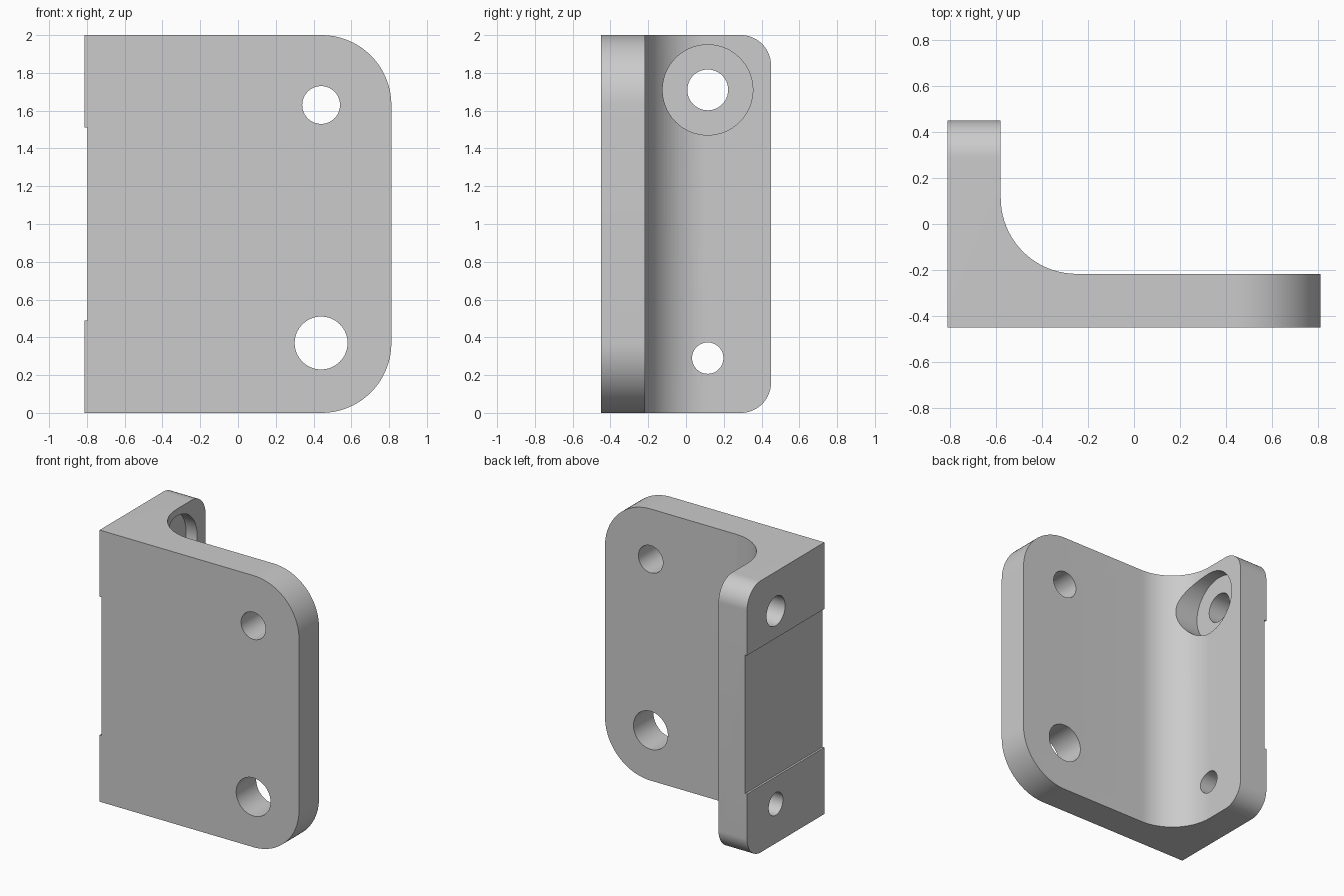
import bpy, bmesh, math
from mathutils import Matrix

if "Cube" in bpy.data.objects:
    bpy.data.objects.remove(bpy.data.objects["Cube"], do_unlink=True)

X, Y, H = 0.812, 0.45, 2.0          # half width, half depth, height
FLANGE_X, PLATE_Y = -0.58, -0.217   # inner faces of the two walls

grey = bpy.data.materials.new("plain_grey")
grey.use_nodes = True
colour = (0.6, 0.6, 0.6, 1)
grey.diffuse_color = colour
grey.node_tree.nodes["Principled BSDF"].inputs["Base Color"].default_value = colour


def make_object(name, bm):
    bmesh.ops.recalc_face_normals(bm, faces=bm.faces)
    mesh = bpy.data.meshes.new(name)
    bm.to_mesh(mesh)
    bm.free()
    mesh.materials.append(grey)
    obj = bpy.data.objects.new(name, mesh)
    bpy.context.collection.objects.link(obj)
    return obj


def round_edges(bm, radius, test):
    """Round the edges whose two ends both pass the test."""
    edges = [e for e in bm.edges if all(test(v.co) for v in e.verts)]
    bmesh.ops.bevel(bm, geom=edges, offset=radius, offset_type='OFFSET',
                    segments=20, profile=0.5, affect='EDGES', clamp_overlap=False)


def near(a, b):
    return abs(a - b) < 1e-4


def drill(name, axis, centre, radius, length):
    """Cylinder cutter along x or y."""
    turn = Matrix.Rotation(math.pi / 2, 4, 'Y' if axis == 'x' else 'X')
    bm = bmesh.new()
    bmesh.ops.create_cone(bm, cap_ends=True, segments=64, radius1=radius,
                          radius2=radius, depth=length,
                          matrix=Matrix.Translation(centre) @ turn)
    return make_object(name, bm)


# L-shaped body with rounded corners and an inner fillet
bm = bmesh.new()
profile = [(-X, -Y), (X, -Y), (X, PLATE_Y), (FLANGE_X, PLATE_Y), (FLANGE_X, Y), (-X, Y)]
base = bm.faces.new([bm.verts.new((x, y, 0)) for x, y in profile])
top = bmesh.ops.extrude_face_region(bm, geom=[base])
bmesh.ops.translate(bm, vec=(0, 0, H),
                    verts=[v for v in top["geom"] if isinstance(v, bmesh.types.BMVert)])
for z in (0, H):
    round_edges(bm, 0.37, lambda c: near(c.x, X) and near(c.z, z))
    round_edges(bm, 0.16, lambda c: near(c.y, Y) and near(c.z, z))
round_edges(bm, 0.33, lambda c: near(c.x, FLANGE_X) and near(c.y, PLATE_Y))
bracket = make_object("angle_bracket", bm)

# Shallow relief across the outer flange face
bm = bmesh.new()
bmesh.ops.create_cube(bm, size=1, matrix=Matrix.Translation((-X - 0.085, 0, 1))
                      @ Matrix.Diagonal((0.2, 1.2, 1.02, 1)))
cutters = [make_object("relief_cutter", bm)]

# Plate holes, flange holes and counterbore
cutters += [
    drill("upper_plate_hole", 'y', (0.44, -0.33, 1.63), 0.1, 0.6),
    drill("lower_plate_hole", 'y', (0.44, -0.33, 0.37), 0.14, 0.6),
    drill("upper_flange_hole", 'x', (-0.65, 0.115, 1.71), 0.108, 0.6),
    drill("lower_flange_hole", 'x', (-0.65, 0.115, 0.29), 0.083, 0.6),
    drill("counterbore", 'x', (-0.42, 0.115, 1.71), 0.239, 0.5),
]

bpy.ops.object.select_all(action='DESELECT')
bpy.context.view_layer.objects.active = bracket
bracket.select_set(True)
for cutter in cutters:
    cut = bracket.modifiers.new(cutter.name, 'BOOLEAN')
    cut.operation = 'DIFFERENCE'
    cut.solver = 'EXACT'
    cut.object = cutter
    bpy.ops.object.modifier_apply(modifier=cut.name)
    bpy.data.objects.remove(cutter, do_unlink=True)

bpy.ops.object.shade_smooth_by_angle(angle=math.radians(30))
